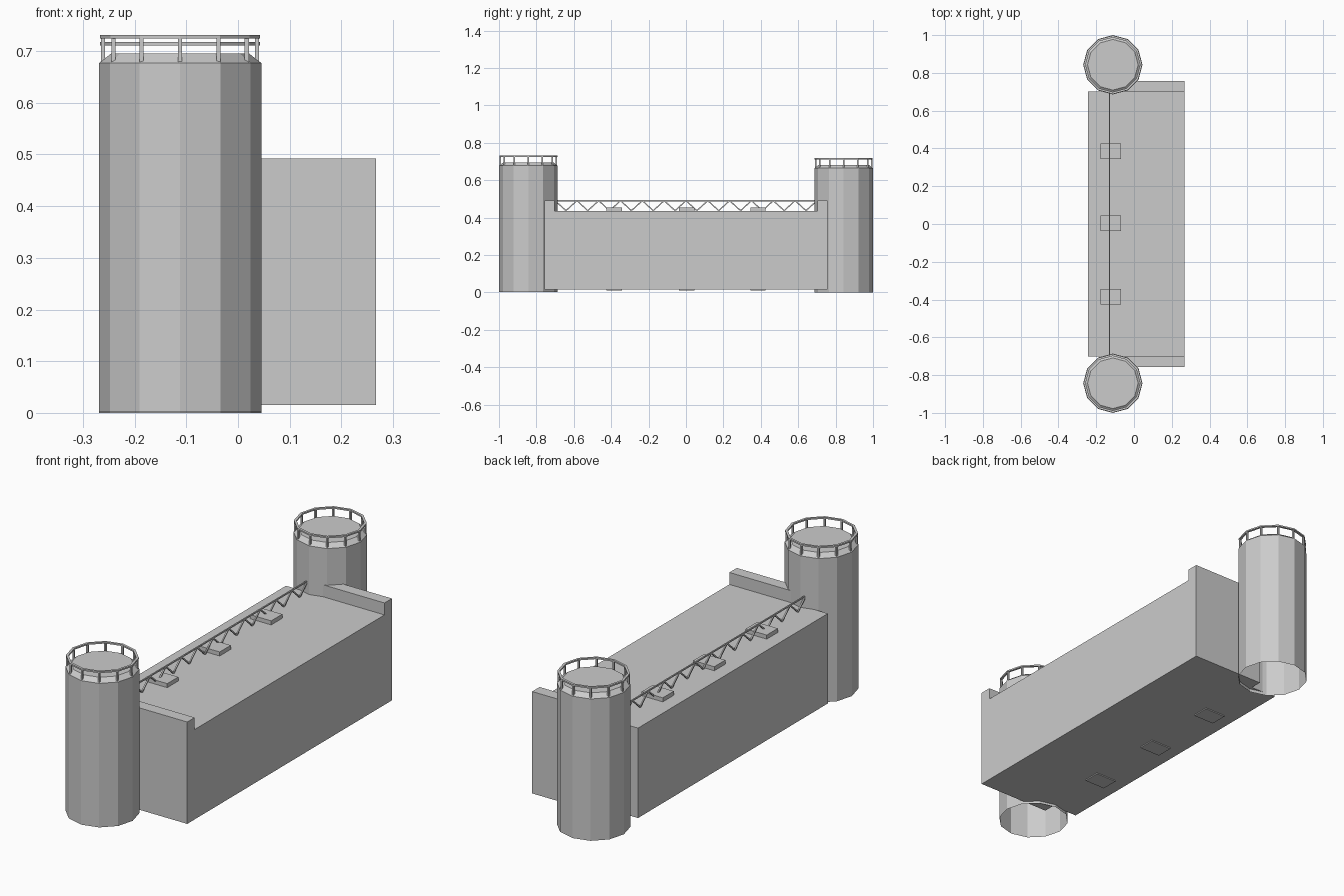
import bpy, bmesh
from math import cos, sin, pi
from mathutils import Vector

old = bpy.data.objects.get("Cube")
if old:
    bpy.data.objects.remove(old)

grey = bpy.data.materials.new("plain grey")
grey.use_nodes = True
tone = (0.6, 0.6, 0.6, 1)
grey.diffuse_color = tone
grey.node_tree.nodes["Principled BSDF"].inputs["Base Color"].default_value = tone

SIDES = 12
TOWER_X, TOWER_Y = -0.112, 0.843


def finish(name, bm, fix_normals=True):
    if fix_normals:
        bmesh.ops.recalc_face_normals(bm, faces=bm.faces)
    mesh = bpy.data.meshes.new(name)
    bm.to_mesh(mesh)
    bm.free()
    mesh.materials.append(grey)
    ob = bpy.data.objects.new(name, mesh)
    bpy.context.collection.objects.link(ob)
    return ob


def add_box(bm, low, high):
    low, high = Vector(low), Vector(high)
    verts = bmesh.ops.create_cube(bm, size=1)["verts"]
    bmesh.ops.scale(bm, vec=high - low, verts=verts)
    bmesh.ops.translate(bm, vec=(low + high) / 2, verts=verts)


def box(name, low, high):
    bm = bmesh.new()
    add_box(bm, low, high)
    return finish(name, bm)


def add_beam(bm, a, b, width):
    # square bar running from a to b
    a, b = Vector(a), Vector(b)
    verts = bmesh.ops.create_cube(bm, size=1)["verts"]
    bmesh.ops.scale(bm, vec=(width, width, (b - a).length), verts=verts)
    turn = (b - a).to_track_quat("Z", "Y").to_matrix()
    bmesh.ops.rotate(bm, matrix=turn, verts=verts)
    bmesh.ops.translate(bm, vec=(a + b) / 2, verts=verts)


def lathe(name, profile, centre, closed=False, cap=False):
    # sweep (radius, height) points around a polygonal tower axis
    bm = bmesh.new()
    rings = []
    for r, z in profile:
        rings.append([bm.verts.new((centre[0] + r * cos(2 * pi * i / SIDES),
                                    centre[1] + r * sin(2 * pi * i / SIDES), z))
                      for i in range(SIDES)])
    pairs = list(zip(rings, rings[1:]))
    if closed:
        pairs.append((rings[-1], rings[0]))
    for lower, upper in pairs:
        for i in range(SIDES):
            j = (i + 1) % SIDES
            bm.faces.new((lower[i], lower[j], upper[j], upper[i]))
    if cap:
        bm.faces.new(rings[-1])
    return finish(name, bm, closed)


def tower(side, y, base, drop):
    centre = (TOWER_X, y)
    deck, rail = 0.677 - drop, 0.724 - drop
    # shell open underneath, with a sloped rim and a flat deck
    lathe(side + "_tower", [(0.157, base), (0.157, deck), (0.134, deck + 0.018)],
          centre, cap=True)
    lathe(side + "_tower_rail", [(0.144, rail), (0.155, rail),
                                 (0.155, rail + 0.007), (0.144, rail + 0.007)],
          centre, closed=True)
    bm = bmesh.new()
    for i in range(SIDES):
        a = 2 * pi * i / SIDES
        x, py = TOWER_X + 0.149 * cos(a), y + 0.149 * sin(a)
        add_beam(bm, (x, py, deck), (x, py, rail), 0.008)
    finish(side + "_tower_rail_posts", bm)


tower("front", -TOWER_Y, 0.003, 0)
tower("back", TOWER_Y, 0, 0.013)

# main block and the raised end walls
box("main_block", (-0.243, -0.702, 0.015), (0.267, 0.702, 0.436))
box("front_end_wall", (-0.11, -0.757, 0.015), (0.267, -0.702, 0.492))
box("back_end_wall", (-0.11, 0.702, 0.015), (0.267, 0.757, 0.492))

# pillars that pass through the block
for label, y in (("front", -0.384), ("middle", 0.004), ("back", 0.385)):
    box(label + "_pillar", (-0.178, y - 0.041, 0.01), (-0.069, y + 0.041, 0.455))

# zigzag truss along the roof
bm = bmesh.new()
X, LOW, HIGH, END, BAYS = -0.13, 0.437, 0.49, 0.7, 12
step = 2 * END / BAYS
add_beam(bm, (X, -END, HIGH), (X, END, HIGH), 0.006)
for i in range(BAYS):
    y = -END + i * step
    add_beam(bm, (X, y, HIGH), (X, y + step / 2, LOW), 0.006)
    add_beam(bm, (X, y + step / 2, LOW), (X, y + step, HIGH), 0.006)
finish("roof_truss", bm)
